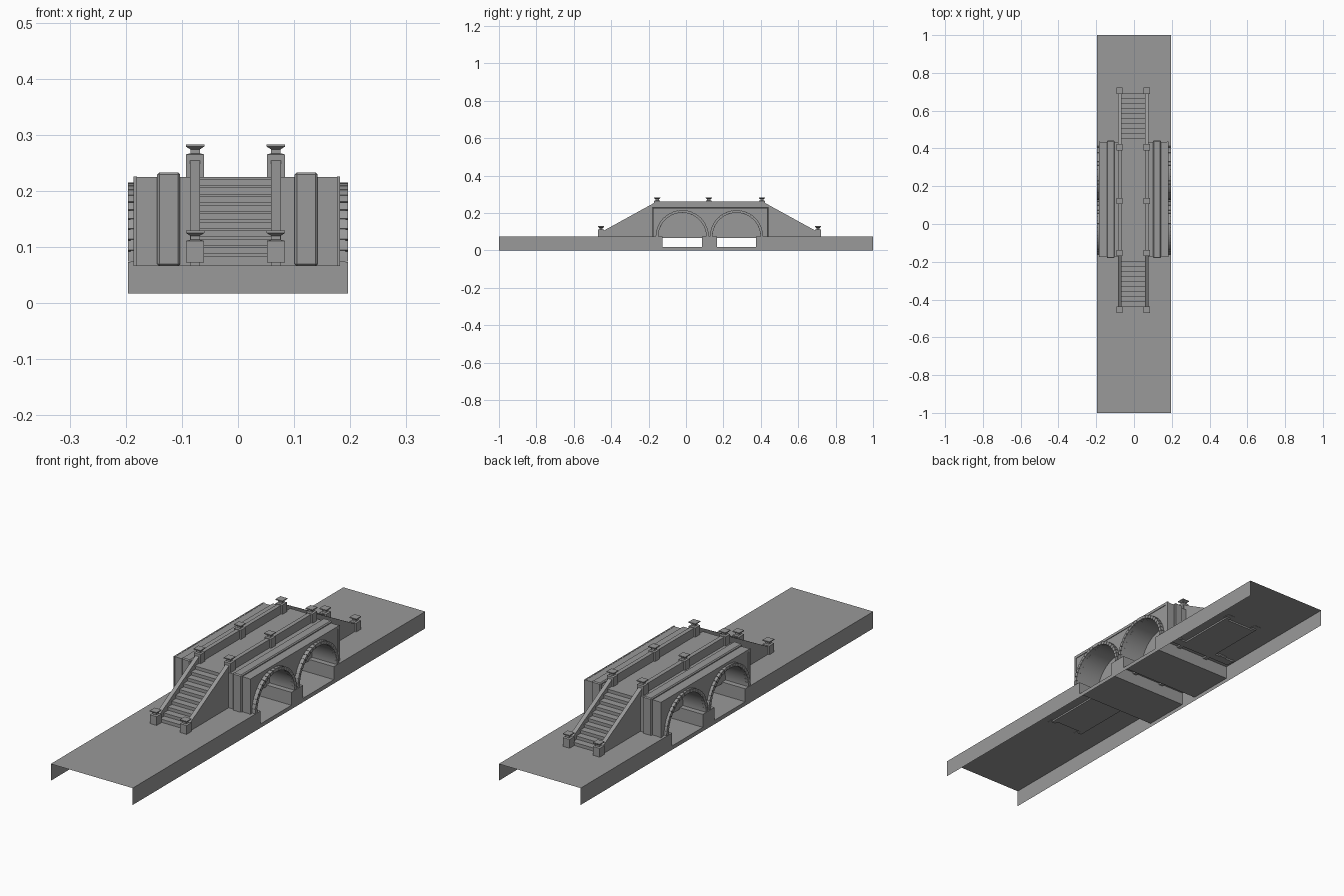
import bpy, bmesh
from math import pi, cos, sin

cube = bpy.data.objects.get("Cube")
if cube:
    bpy.data.objects.remove(cube, do_unlink=True)

GREY = (0.32, 0.32, 0.32, 1)
stone = bpy.data.materials.new("grey_stone")
stone.use_nodes = True
stone.diffuse_color = GREY
stone.node_tree.nodes["Principled BSDF"].inputs["Base Color"].default_value = GREY

FOOT, GROUND, DECK, RAIL = 0.066, 0.073, 0.225, 0.262
ARCHES = (-0.02, 0.27)
RADIUS, RING = 0.128, 0.142
MIDDLE = 0.126          # y of the bridge centre
RAILS_X = (-0.0765, 0.0675)


def finish(name, bm, recalc=True):
    if recalc:
        bmesh.ops.recalc_face_normals(bm, faces=bm.faces)
    mesh = bpy.data.meshes.new(name)
    bm.to_mesh(mesh)
    bm.free()
    mesh.materials.append(stone)
    ob = bpy.data.objects.new(name, mesh)
    bpy.context.collection.objects.link(ob)
    return ob


def add_prism(bm, profile, x0, x1):
    """Extrude a closed (y, z) outline from x0 to x1."""
    face = bm.faces.new([bm.verts.new((x0, y, z)) for y, z in profile])
    out = bmesh.ops.extrude_face_region(bm, geom=[face])["geom"]
    moved = [v for v in out if isinstance(v, bmesh.types.BMVert)]
    bmesh.ops.translate(bm, verts=moved, vec=(x1 - x0, 0, 0))


def prism(name, profile, x0, x1):
    bm = bmesh.new()
    add_prism(bm, profile, x0, x1)
    return finish(name, bm)


def arc(cy, r, a0, a1, n):
    return [(cy + r * cos(a0 + (a1 - a0) * i / n),
             GROUND + r * sin(a0 + (a1 - a0) * i / n)) for i in range(n + 1)]


def frame(y0, y1, top, width):
    """Upside-down U outline."""
    return [(y0, FOOT), (y0, top), (y1, top), (y1, FOOT), (y1 - width, FOOT),
            (y1 - width, top - width), (y0 + width, top - width), (y0 + width, FOOT)]


# Ground: open shell with two sunken channels
bm = bmesh.new()
floor = 0.017
line = [(-1, GROUND)]
for c in ARCHES:
    a, b = c - 0.105, c + 0.105
    line += [(a, GROUND), (a, floor), (b, floor), (b, GROUND)]
line.append((1, GROUND))
left, right = ([bm.verts.new((x, y, z)) for y, z in line] for x in (-0.196, 0.196))
for i in range(len(line) - 1):
    bm.faces.new((left[i], right[i], right[i + 1], left[i + 1]))
for side in (left, right):
    x = side[0].co.x
    bm.faces.new(side + [bm.verts.new((x, 1, 0)), bm.verts.new((x, -1, 0))])
ground = finish("ground_shell", bm)

# Bridge body with two barrel arches
y0, y1 = -0.173, 0.434
outline = [(y0, FOOT)]
for c in ARCHES:
    outline += [(c - RADIUS, FOOT)] + arc(c, RADIUS, pi, 0, 32) + [(c + RADIUS, FOOT)]
outline += [(y1, FOOT), (y1, DECK), (y0, DECK)]
body = prism("bridge_body", outline, -0.183, 0.179)
bpy.ops.object.select_all(action='DESELECT')
body.select_set(True)
bpy.context.view_layer.objects.active = body
bpy.ops.object.shade_smooth_by_angle(angle=pi / 6)

# Raised bands over the body and thin edging on its sides
for side, s in (("right", -1), ("left", 1)):
    x0, x1 = sorted((s * 0.102 - 0.001, s * 0.143 - 0.001))
    band = prism(side + "_parapet_band", frame(y0 - 0.008, y1 + 0.008, 0.233, 0.014), x0, x1)
    bevel = band.modifiers.new("chamfer", 'BEVEL')
    bevel.width, bevel.segments = 0.004, 1
    x0, x1 = sorted((s * 0.178 - 0.002, s * 0.184 - 0.002))
    prism(side + "_edging", frame(y0 - 0.003, y1 + 0.003, DECK + 0.001, 0.012), x0, x1)

    # Arch rings: thin backing with separate wedge stones
    bm = bmesh.new()
    stones = 22
    step = pi / stones
    for c in ARCHES:
        back = arc(c, RING - 0.002, pi, 0, 44) + arc(c, RADIUS + 0.0005, 0, pi, 44)
        add_prism(bm, back, s * 0.17, s * 0.192)
        for i in range(stones):
            a, b = (i + 0.06) * step, (i + 0.94) * step
            add_prism(bm, arc(c, RING, a, b, 2) + arc(c, RADIUS, b, a, 2), s * 0.17, s * 0.196)
    finish(side + "_arch_stones", bm)

# Stairs at both ends
STEPS = 10
bottom, top = -0.435, y0 + 0.004
run, rise = (top - bottom) / STEPS, (DECK - GROUND) / STEPS
for name, s in (("front", 1), ("back", -1)):
    steps = [(bottom, FOOT)]
    for i in range(STEPS):
        y, z = bottom + i * run, GROUND + (i + 1) * rise
        # each tread has a small overhanging lip
        steps += [(y, z - 0.005), (y - 0.003, z - 0.005), (y - 0.003, z), (y + run, z)]
    steps.append((top, FOOT))
    if s < 0:
        steps = [(2 * MIDDLE - y + 0.003, z) for y, z in steps]
    prism(name + "_stairs", steps, -0.07, 0.061)

# Railing walls following stairs and deck
half = [(-0.45, FOOT), (-0.45, 0.1), (-0.155, RAIL)]
rail = half + [(2 * MIDDLE - y, z) for y, z in reversed(half)]
for side, x in zip(("right", "left"), RAILS_X):
    prism(side + "_railing", rail, x - 0.009, x + 0.009)

# Posts: square shaft, neck and flared cap
def post(name, x, y, base, top):
    rings = [(0.016, base), (0.016, top - 0.018), (0.0085, top - 0.016),
             (0.0085, top - 0.009), (0.0165, top - 0.004), (0.0165, top)]
    bm = bmesh.new()
    loops = [[bm.verts.new((x + sx * r, y + sy * r, z))
              for sx, sy in ((-1, -1), (1, -1), (1, 1), (-1, 1))] for r, z in rings]
    for lo, hi in zip(loops, loops[1:]):
        for i in range(4):
            j = (i + 1) % 4
            bm.faces.new((lo[i], lo[j], hi[j], hi[i]))
    bm.faces.new(loops[0])
    bm.faces.new(loops[-1])
    finish(name, bm)


for side, x in zip(("right", "left"), RAILS_X):
    for name, offset in (("front", -0.28), ("middle", -0.004), ("back", 0.28)):
        post(f"{side}_{name}_deck_post", x, MIDDLE + offset, 0.2, 0.283)
    for name, offset in (("front", -0.58), ("back", 0.58)):
        post(f"{side}_{name}_stair_post", x, MIDDLE + offset, GROUND - 0.001, 0.129)
